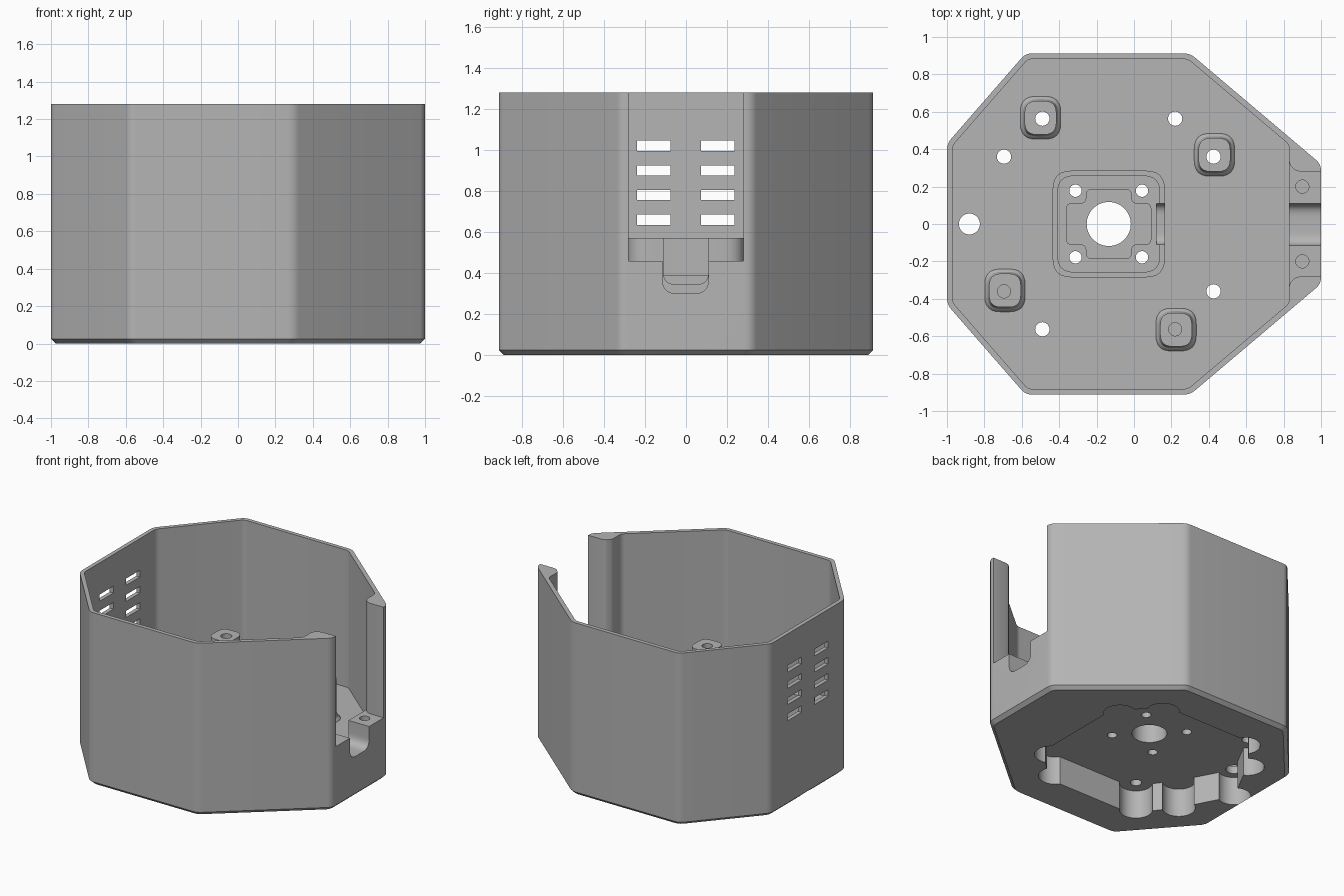
import bpy, bmesh, math
from mathutils import Vector

if "Cube" in bpy.data.objects:
    bpy.data.objects.remove(bpy.data.objects["Cube"], do_unlink=True)

grey = bpy.data.materials.new("plain_grey")
grey.use_nodes = True
grey.diffuse_color = (0.46, 0.46, 0.46, 1)
grey.node_tree.nodes["Principled BSDF"].inputs["Base Color"].default_value = (0.46, 0.46, 0.46, 1)


def mirrored(pts):
    """Close a half outline by mirroring it in y."""
    return pts + [(x, -y) for x, y in reversed(pts) if abs(y) > 1e-6]


def rounded(pts, r, seg=6):
    """Replace each corner by a short curve."""
    out = []
    for i, p in enumerate(pts):
        p = Vector(p)
        a, b = Vector(pts[i - 1]), Vector(pts[(i + 1) % len(pts)])
        a = p + (a - p).normalized() * r
        b = p + (b - p).normalized() * r
        for k in range(seg + 1):
            t = k / seg
            out.append(tuple(a * (1 - t) ** 2 + p * 2 * t * (1 - t) + b * t * t))
    return out


def rect(x0, x1, y0, y1):
    return [(x0, y0), (x1, y0), (x1, y1), (x0, y1)]


def loft(name, pts, layers, axis="z", center=(0, 0)):
    """Stack scaled copies of an outline; layers are (height, scale)."""
    bm = bmesh.new()
    rings = []
    for h, s in layers:
        ring = []
        for u, v in pts:
            u, v = center[0] + u * s, center[1] + v * s
            ring.append(bm.verts.new((u, v, h) if axis == "z" else (h, u, v)))
        rings.append(ring)
    n = len(pts)
    for lo, hi in zip(rings, rings[1:]):
        for i in range(n):
            j = (i + 1) % n
            bm.faces.new((lo[i], lo[j], hi[j], hi[i]))
    bm.faces.new(rings[0])
    bm.faces.new(rings[-1])
    bmesh.ops.recalc_face_normals(bm, faces=bm.faces)
    me = bpy.data.meshes.new(name)
    bm.to_mesh(me)
    bm.free()
    me.materials.append(grey)
    ob = bpy.data.objects.new(name, me)
    bpy.context.collection.objects.link(ob)
    return ob


def prism(name, pts, a, b, axis="z", center=(0, 0)):
    return loft(name, pts, [(a, 1), (b, 1)], axis, center)


def disc(name, c, r, a, b):
    pts = [(r * math.cos(k * math.tau / 32), r * math.sin(k * math.tau / 32)) for k in range(32)]
    return prism(name, pts, a, b, center=c)


def combine(target, tool, op="DIFFERENCE"):
    """Apply a boolean and discard the tool."""
    tool.hide_render = True
    mod = target.modifiers.new("bool", "BOOLEAN")
    mod.operation, mod.solver, mod.object = op, "EXACT", tool
    dg = bpy.context.evaluated_depsgraph_get()
    mesh = bpy.data.meshes.new_from_object(target.evaluated_get(dg))
    target.modifiers.clear()
    target.data = mesh
    bpy.data.objects.remove(tool, do_unlink=True)


# Octagonal housing with a chamfered foot
outer = mirrored([(1, .32), (.3, .912), (-.58, .912), (-1, .43)])
housing = loft("housing", rounded(outer, .035), [(0, .973), (.025, 1), (1.28, 1)])

# Inner cavity, leaving a thick block on the +x side
FLOOR = .263
inner = mirrored([(.83, .424), (.288, .882), (-.567, .882), (-.97, .419)])
combine(housing, prism("cavity", rounded(inner, .025), FLOOR, 1.5))

# Cable opening with flared inner corners, and the U channel below it
opening = mirrored([(1.2, .28), (.89, .28), (.86, .288), (.838, .31), (.825, .345), (.7, .345)])
combine(housing, prism("opening", opening, .46, 1.5))
channel = rounded(rect(-.115, .11, .3, .9), .07)
combine(housing, prism("channel", channel, .7, 1.2, "x"))
for y in (-.2, .2):
    combine(housing, disc("clamp_hole", (.9, y), .035, .3, .6))

# Vent slots in the -x wall
for row in range(4):
    z = .66 + .12 * row
    for y in (-.157, .155):
        vent = rect(y - .081, y + .081, z - .025, z + .025)
        combine(housing, prism("vent", vent, -1.2, -.8, "x"))

# Underside pocket, bulging around every screw position
CEILING = .21
ring_holes = [(x, s * y) for s in (1, -1)
              for x, y in ((.22, .563), (-.49, .563), (.425, .36), (-.695, .36))]
tail_hole = (-.88, 0)
pocket = mirrored([(.495, .36), (.22, .625), (-.49, .625), (-.69, .36), (-.88, 0)])
combine(housing, prism("pocket", pocket, -.2, CEILING))
for c in ring_holes + [tail_hole]:
    combine(housing, disc("pocket_bulge", c, .112, -.2, CEILING))

# Central mount: a raised cup on the floor
MX = -.135
cup = rounded(rect(-.3, .3, -.285, .285), .1)
combine(housing, prism("mount_cup", cup, FLOOR - .02, .57, center=(MX, 0)), "UNION")
well = rounded(rect(-.272, .272, -.257, .257), .085)
combine(housing, prism("mount_well", well, .39, .9, center=(MX, 0)))
cross = [(.225, .11), (.12, .11), (.12, .185), (-.12, .185), (-.12, .11), (-.225, .11)]
combine(housing, prism("mount_recess", rounded(mirrored(cross), .03), .345, .9, center=(MX, 0)))
slot = rounded(rect(-.11, .11, .345, .8), .06)
combine(housing, prism("mount_slot", slot, .12, .3, "x"))
combine(housing, disc("shaft_hole", (MX, 0), .118, 0, .9))
for sx in (-1, 1):
    for sy in (-1, 1):
        combine(housing, disc("mount_hole", (MX + sx * .178, sy * .178), .033, 0, .9))

# Four flared standoffs
standoff = rounded(rect(-.085, .085, -.09, .09), .065)
standoffs = [(-.5, .568), (.43, .37), (-.69, -.355), (.225, -.565)]
for c in standoffs:
    flare = [(FLOOR - .02, 1.35), (FLOOR + .005, 1.25), (.28, 1.1), (.31, 1), (.56, 1)]
    combine(housing, loft("standoff", standoff, flare, center=c), "UNION")

# Screw holes: blind in the two -y standoffs, through elsewhere
for c in ring_holes:
    blind = c in [(-.695, -.36), (.22, -.563)]
    combine(housing, disc("screw_hole", c, .035 if blind else .038, .36 if blind else .1, .9))
combine(housing, disc("tail_hole", tail_hole, .056, .1, .9))

# Smooth rounded corners, sharp edges kept
bpy.ops.object.select_all(action="DESELECT")
housing.select_set(True)
bpy.context.view_layer.objects.active = housing
bpy.ops.object.shade_smooth_by_angle(angle=math.radians(30))
